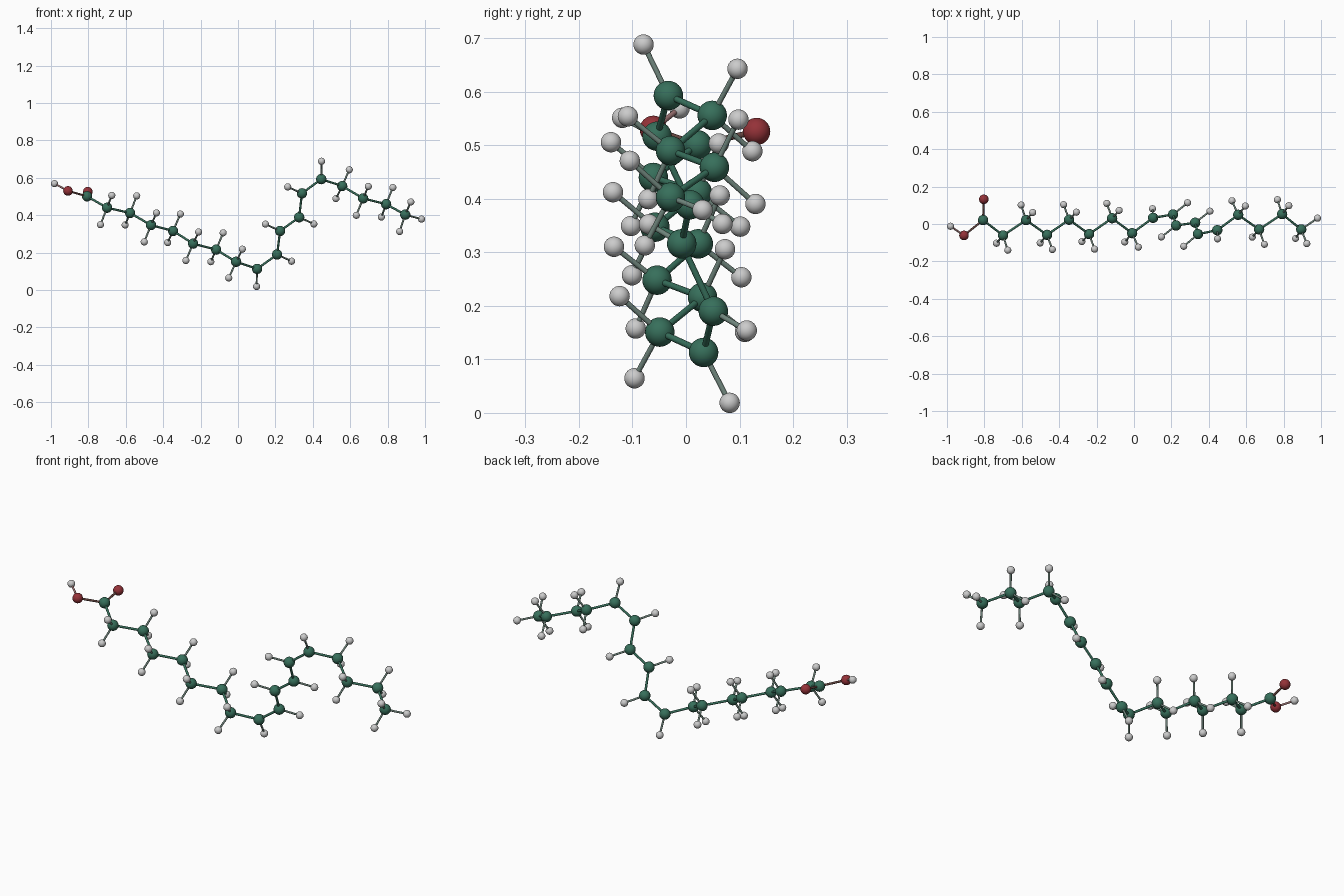
import bpy
import bmesh
from mathutils import Vector

if "Cube" in bpy.data.objects:
    bpy.data.objects.remove(bpy.data.objects["Cube"])

# Carbon backbone, acid end to methyl end
CHAIN = [Vector(p) for p in (
    (-.807, .021, .501), (-.700, -.061, .440), (-.577, .021, .412), (-.465, -.058, .347),
    (-.347, .023, .316), (-.240, -.054, .248), (-.117, .031, .216), (-.010, -.049, .151),
    (.102, .033, .113), (.209, .051, .190), (.225, -.008, .316), (.327, .007, .389),
    (.342, -.054, .517), (.445, -.033, .593), (.557, .049, .556), (.669, -.029, .490),
    (.792, .053, .459), (.894, -.029, .403))]
FLAT = range(8, 14)          # carbons that carry one hydrogen
RADIUS = {"carbon": .0275, "oxygen": .0255, "hydrogen": .0190}


def material(name, rgb):
    m = bpy.data.materials.new(name)
    m.diffuse_color = (*rgb, 1)
    m.use_nodes = True
    m.node_tree.nodes["Principled BSDF"].inputs["Base Color"].default_value = m.diffuse_color
    return m


GREEN = material("green", (.038, .16, .105))
RED = material("red", (.30, .032, .04))
GREY_GREEN = material("grey_green", (.17, .25, .215))
RED_GREEN = material("red_green", (.13, .06, .05))
RED_GREY = material("red_grey", (.35, .18, .18))


def finish(bm, name, mat):
    for f in bm.faces:
        f.smooth = True
    mesh = bpy.data.meshes.new(name)
    bm.to_mesh(mesh)
    bm.free()
    if mat:
        mesh.materials.append(mat)
    return mesh


def ball_mesh(kind, mat):
    bm = bmesh.new()
    bmesh.ops.create_uvsphere(bm, u_segments=32, v_segments=16, radius=RADIUS[kind])
    return finish(bm, kind, mat)


def rod_mesh(name, radius, mat):
    bm = bmesh.new()
    bmesh.ops.create_cone(bm, cap_ends=False, segments=16,
                          radius1=radius, radius2=radius, depth=1)
    return finish(bm, name, mat)


BALLS = {"carbon": ball_mesh("carbon", GREEN), "oxygen": ball_mesh("oxygen", RED),
         "hydrogen": ball_mesh("hydrogen", None)}
RODS = {"chain_bond": rod_mesh("chain_bond", .006, GREEN),
        "hydrogen_bond": rod_mesh("hydrogen_bond", .005, GREY_GREEN),
        "oxygen_bond": rod_mesh("oxygen_bond", .0055, RED_GREEN),
        "acid_bond": rod_mesh("acid_bond", .005, RED_GREY)}


def place(name, mesh, location):
    ob = bpy.data.objects.new(name, mesh)
    ob.location = location
    bpy.context.collection.objects.link(ob)
    return ob


def atom(kind, p):
    place(kind, BALLS[kind], p)


def bond(kind, a, b):
    ob = place(kind, RODS[kind], (a + b) / 2)
    ob.rotation_mode = 'QUATERNION'
    ob.rotation_quaternion = (b - a).to_track_quat('Z', 'Y')
    ob.scale = (1, 1, (b - a).length)


def hydrogen(p, parent, kind="hydrogen_bond"):
    atom("hydrogen", p)
    bond(kind, parent, p)


# Carbon chain
for c in CHAIN:
    atom("carbon", c)
for a, b in zip(CHAIN, CHAIN[1:]):
    bond("chain_bond", a, b)

# Hydrogens along the chain, opposite the two neighbouring carbons
for i in range(1, 17):
    c = CHAIN[i]
    u = (CHAIN[i - 1] - c).normalized()
    v = (CHAIN[i + 1] - c).normalized()
    out = -(u + v).normalized()
    if i in FLAT:
        hydrogen(c + out * .106, c)
    else:
        side = u.cross(v).normalized()
        for s in (-1, 1):
            hydrogen(c + out * .062 + side * s * .086, c)

# Methyl end
for p in ((.864, -.077, .313), (.924, -.105, .471), (.981, .031, .379)):
    hydrogen(Vector(p), CHAIN[-1])

# Acid end
for p in ((-.803, .132, .526), (-.909, -.061, .530)):
    oxygen = Vector(p)
    atom("oxygen", oxygen)
    bond("oxygen_bond", CHAIN[0], oxygen)
hydrogen(Vector((-.981, -.012, .569)), oxygen, "acid_bond")
